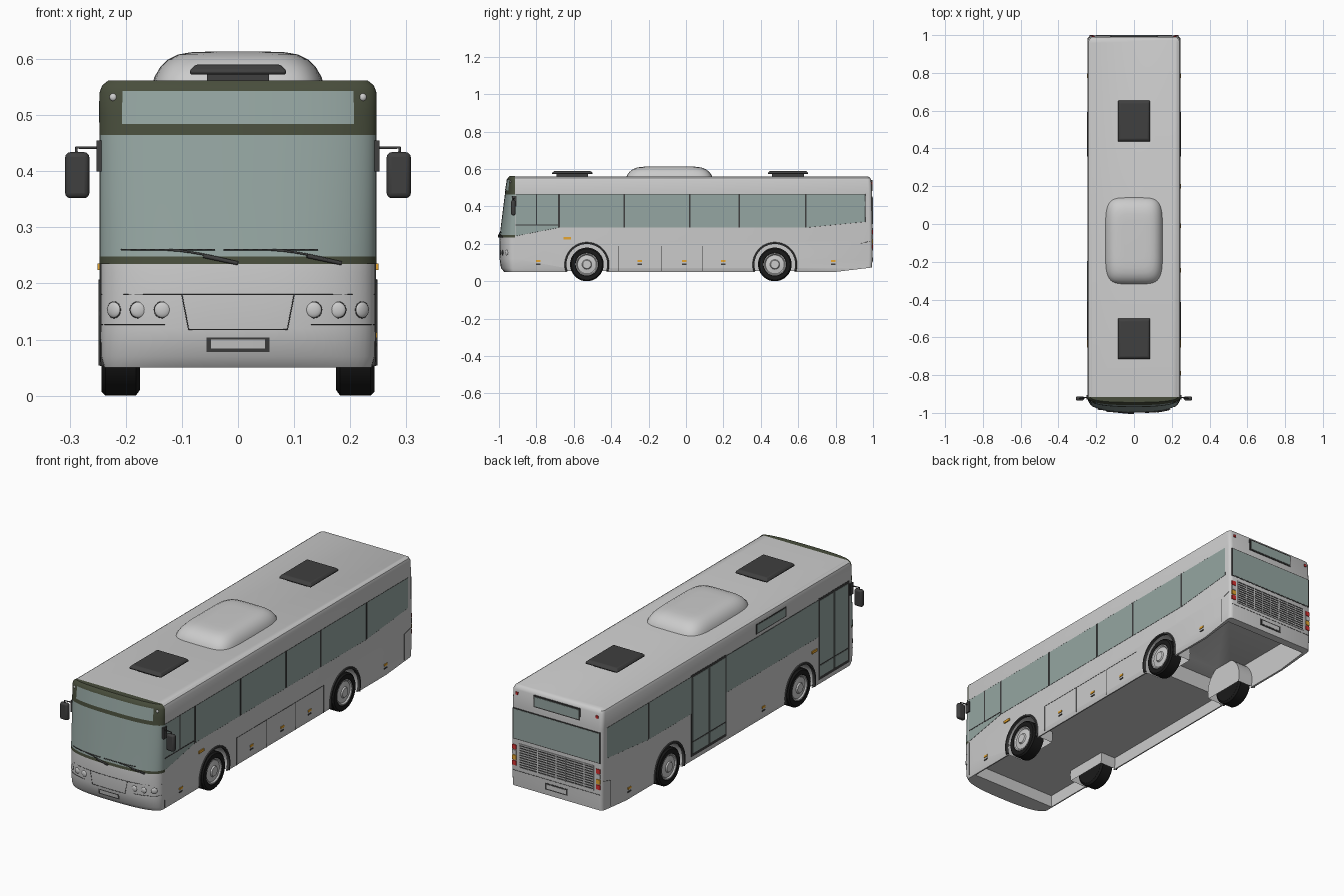
import bpy, bmesh, math
from mathutils import Vector

if "Cube" in bpy.data.objects:
    bpy.data.objects.remove(bpy.data.objects["Cube"])

def material(name, r, g, b):
    m = bpy.data.materials.new(name)
    m.diffuse_color = (r, g, b, 1)
    m.use_nodes = True
    m.node_tree.nodes["Principled BSDF"].inputs["Base Color"].default_value = m.diffuse_color
    return m

GLASS = material("glass", .30, .38, .36)
GREEN = material("dark_green", .065, .075, .045)
DARK = material("dark_trim", .05, .05, .05)
BLACK = material("rubber", .01, .01, .01)
ORANGE = material("orange", .8, .38, .03)
RED = material("red", .7, .03, .03)
W, CORNER = .245, -.915

def finish(name, bm, mat=None, smooth=True, recalc=True):
    if recalc:
        bmesh.ops.recalc_face_normals(bm, faces=bm.faces)
    me = bpy.data.meshes.new(name)
    bm.to_mesh(me)
    bm.free()
    ob = bpy.data.objects.new(name, me)
    bpy.context.collection.objects.link(ob)
    if mat:
        me.materials.append(mat)
    if smooth:
        shade(ob)
    return ob

def shade(ob):
    bpy.ops.object.select_all(action='DESELECT')
    ob.select_set(True)
    bpy.context.view_layer.objects.active = ob
    bpy.ops.object.shade_smooth_by_angle(angle=math.radians(35))

def loft(rings, cap_start=True, cap_end=True):
    bm = bmesh.new()
    vs = [[bm.verts.new(p) for p in ring] for ring in rings]
    n = len(rings[0])
    for a, b in zip(vs, vs[1:]):
        for i in range(n):
            bm.faces.new((a[i], a[(i + 1) % n], b[(i + 1) % n], b[i]))
    if cap_start:
        bm.faces.new(vs[0][::-1])
    if cap_end:
        bm.faces.new(vs[-1])
    return bm

AX = {'x': lambda d, u, v: (d, u, v), 'y': lambda d, u, v: (u, d, v), 'z': lambda d, u, v: (u, v, d)}

def slab(name, pts, axis, a, b, mat=None):
    return finish(name, loft([[AX[axis](d, u, v) for u, v in pts] for d in (a, b)]), mat, False)

def rect(u0, u1, v0, v1):
    return [(u0, v0), (u1, v0), (u1, v1), (u0, v1)]

def bevel(ob, width, segments=3):
    m = ob.modifiers.new("bevel", 'BEVEL')
    m.width, m.segments = width, segments
    shade(ob)

def wire(name, pts, r=.001, mat=DARK):
    cu = bpy.data.curves.new(name, 'CURVE')
    cu.dimensions, cu.bevel_depth, cu.bevel_resolution = '3D', r, 1
    cu.use_fill_caps = True
    sp = cu.splines.new('POLY')
    sp.points.add(len(pts) - 1)
    for p, c in zip(sp.points, pts):
        p.co = (*c, 1)
    cu.materials.append(mat)
    bpy.context.collection.objects.link(bpy.data.objects.new(name, cu))

def lathe(name, profile, centre, side, mat=None, n=36):
    rings = [[(side * x, centre[0] + max(r, 1e-4) * math.cos(2 * math.pi * i / n),
               centre[1] + max(r, 1e-4) * math.sin(2 * math.pi * i / n)) for i in range(n)] for x, r in profile]
    return finish(name, loft(rings), mat)

# Body levels: z, front y, side inset, rear y
LEVELS = [(.05, -.972, .007, .985), (.07, -.989, .001, .994), (.12, -.997, 0, .997), (.22, -.998, 0, .997),
          (.25, -.994, 0, .997), (.465, -.967, 0, .994), (.54, -.956, 0, .99), (.553, -.951, .005, .985), (.56, -.942, .016, .975)]

def level(z):
    for a, b in zip(LEVELS, LEVELS[1:]):
        if z <= b[0]:
            k = (z - a[0]) / (b[0] - a[0])
            return [p + (q - p) * k for p, q in zip(a, b)]
    return LEVELS[-1]

def front_t(t, z, off=0):
    _, yf, inset, _ = level(z)
    s, c = math.sin(t), max(0, math.cos(t))
    return (math.copysign(abs(s) ** .75, s) * (W - inset + off), CORNER - (CORNER - yf + off) * c ** .85, z + (off if z > .555 else 0))

def t_of(x):
    return math.copysign(math.asin(min(1, abs(x) / W) ** (1 / .75)), x)

def front_at(x, z, off=0):
    return front_t(t_of(x), z, off)

def ring(z):
    _, _, inset, yr = level(z)
    w, r = W - inset, .018
    pts = [front_t(math.pi * (i / 28 - .5), z) for i in range(29)]
    for sx, angles in ((1, (0, 30, 60, 90)), (-1, (90, 60, 30, 0))):
        for a in angles:
            a = math.radians(a)
            pts.append((sx * (w - r + r * math.cos(a)), yr - r + r * math.sin(a), z))
    return pts

bm = loft([ring(l[0]) for l in LEVELS])
bmesh.ops.bisect_plane(bm, geom=bm.verts[:] + bm.edges[:] + bm.faces[:], plane_co=(0, .8, .05), plane_no=(0, .12, -1), clear_outer=True)
bmesh.ops.holes_fill(bm, edges=bm.edges)
body = finish("body", bm, smooth=False)

# Cut the wheel arches and the recessed underside
WHEELS = [(-.53, .09), (.475, .09)]
cutters = [slab("underside_cutter", rect(-.232, .232, -.88, .36), 'z', -.1, .11),
           slab("rear_underside_cutter", rect(-.228, .228, .34, .96), 'z', -.1, .19)]
for c in WHEELS:
    for s in (1, -1):
        cutters.append(lathe("arch_cutter", [(.15, .112), (.3, .112)], c, s))
bpy.context.view_layer.objects.active = body
for cut in cutters:
    cut.hide_render = True
    m = body.modifiers.new("cut", 'BOOLEAN')
    m.operation, m.object, m.solver = 'DIFFERENCE', cut, 'EXACT'
    bpy.ops.object.modifier_apply(modifier=m.name)
for cut in cutters:
    bpy.data.objects.remove(cut)
shade(body)

# Wheels, wheel wells and arch trims
for c in WHEELS:
    for s in (1, -1):
        lathe("tyre", [(.175, 0), (.175, .08), (.182, .09), (.236, .09), (.243, .083), (.243, .062), (.234, .058), (.234, 0)], c, s, BLACK)
        lathe("wheel_rim", [(.23, .06), (.242, .06), (.242, .055), (.236, .05), (.24, .026), (.246, .022), (.246, 0)], c, s)
        angles = [math.radians(-18 + 216 * i / 24) for i in range(25)]
        arc = lambda r, x: [(s * x, c[0] + r * math.cos(a), c[1] + r * math.sin(a)) for a in angles]
        bm = bmesh.new()
        inner, outer = [[bm.verts.new(p) for p in arc(.115, x)] for x in (.15, .24)]
        bm.faces.new(inner)
        for i in range(24):
            bm.faces.new((inner[i], inner[i + 1], outer[i + 1], outer[i]))
        finish("wheel_well", bm)
        trim = [arc(.109, .235), arc(.109, .249), arc(.116, .249), arc(.12, .244), arc(.12, .235)]
        finish("arch_trim", loft([list(r) for r in zip(*trim)]), DARK)

# Panels that follow the curved front
def front_panel(name, x, zs, off, mat, roof=False):
    bm = bmesh.new()
    t = t_of(x)
    rows = [[bm.verts.new(front_t(t * (i / 16 - 1), z, off)) for i in range(33)] for z in zs]
    for a, b in zip(rows, rows[1:]):
        for i in range(32):
            bm.faces.new((a[i], a[i + 1], b[i + 1], b[i]))
    if roof:
        bm.faces.new(rows[-1])
    finish(name, bm, mat, recalc=False)

front_panel("windscreen", W, (.246, .25, .36, .466), .0015, GLASS)
front_panel("windscreen_sill", W, (.235, .248), .002, GREEN)
front_panel("front_roof_band", W, (.465, .5, .54, .553, .56), .002, GREEN, True)
front_panel("destination_window", .204, (.484, .543), .0035, GLASS)
front_panel("number_plate_recess", .056, (.078, .104), .0012, DARK)
front_panel("number_plate", .048, (.084, .1), .002, None)

def front_seam(name, pts, r=.001):
    out = []
    for (x0, z0), (x1, z1) in zip(pts, pts[1:]):
        out += [front_at(x0 + (x1 - x0) * i / 12, z0 + (z1 - z0) * i / 12) for i in range(13)]
    wire(name, out, r)

front_seam("bumper_seam", [(-.243, .18), (.243, .18)])
front_seam("front_flap_seam", [(-.1, .18), (-.088, .118), (.088, .118), (.1, .18)])

def front_disc(name, x, z, r, depth, mat=None):
    p = Vector(front_at(x, z))
    n = (Vector(front_at(x + .004, z)) - Vector(front_at(x - .004, z))).cross(Vector(front_at(x, z + .004)) - Vector(front_at(x, z - .004)))
    bm = bmesh.new()
    bmesh.ops.create_uvsphere(bm, u_segments=24, v_segments=12, radius=1)
    ob = finish(name, bm, mat)
    ob.location, ob.scale = p, (r, r, depth)
    ob.rotation_euler = n.to_track_quat('Z', 'Y').to_euler()

for s in (1, -1):
    front_seam("headlight_seam", [(s * .13, .127), (s * .243, .127)])
    for x in (.135, .178, .221):
        front_disc("headlight_bezel", s * x, .153, .0152, .002, DARK)
        front_disc("headlight", s * x, .153, .0138, .005)
    front_disc("roof_marker", s * .222, .532, .007, .005)
    # Mirrors
    box = slab("mirror", rect(s * .265, s * .308, .352, .434), 'y', -.935, -.912, DARK)
    bevel(box, .009)
    slab("mirror_bracket", rect(-.93, -.905, .40, .455), 'x', s * .243, s * .252, DARK)
    wire("mirror_arm", [(s * .248, -.918, .442), (s * .288, -.923, .442), (s * .288, -.923, .43)], .003)

# Wipers
for x0, x1, px in ((-.205, -.04, 0), (-.025, .14, .18)):
    wire("wiper_blade", [front_at(x0 + (x1 - x0) * i / 10, .26, .004) for i in range(11)], .0018)
    mid = (x0 + x1) / 2
    wire("wiper_arm", [front_at(mid + (px - mid) * i / 6, .26 - .023 * (i / 6) ** 1.5, .006) for i in range(7)], .002)
    wire("wiper_base", [front_at(px - .06, .249, .006), front_at(px, .236, .006)], .004)

# Side windows, doors and seams
def side(name, s, pts, out, mat):
    slab(name, pts, 'x', s * .238, s * (W + out), mat)

def side_seam(s, pts):
    wire("side_seam", [(s * W, y, z) for y, z in pts])

TAIL = [(.958, .318), (.958, .465)]
side("right_windows", 1, [(-.912, .242), (-.68, .287), (.64, .287)] + TAIL + [(-.912, .465)], .001, GLASS)
side("left_rear_windows", -1, [(.31, .287), (.64, .287)] + TAIL + [(.31, .465)], .001, GLASS)
side("left_front_windows", -1, rect(-.67, .04, .287, .465), .001, GLASS)
side("side_sign", -1, rect(-.42, -.19, .482, .53), .0015, DARK)
side("side_sign_glass", -1, rect(-.413, -.197, .487, .525), .0025, GLASS)
for y in (-.68, -.33, .02, .285, .64):
    side("window_divider", 1, rect(y - .005, y + .005, .288, .466), .002, DARK)
side("window_divider", -1, rect(.635, .645, .29, .466), .002, DARK)
side("driver_window_divider", 1, rect(-.802, -.796, .3, .465), .002, DARK)
side("driver_window_rail", 1, rect(-.912, -.68, .297, .302), .002, DARK)
side_seam(1, [(-.912, .242), (-.68, .287), (.64, .287)] + TAIL + [(-.912, .465)])
side_seam(-1, [(.31, .287), (.64, .287)] + TAIL + [(.31, .465)])
side_seam(-1, [(-.67, .287), (.04, .287)])
side_seam(-1, [(-.67, .466), (.04, .466)])
for y in (-.36, -.13, .09, .31):
    side_seam(1, [(y, .055), (y, .188)])
side_seam(1, [(-.36, .188), (.31, .188)])
for y0, y1 in ((-.905, -.67), (.04, .31)):
    side("door_frame", -1, rect(y0, y1, .075, .472), .001, DARK)
    mid = (y0 + y1) / 2
    for a, b in ((y0 + .01, mid - .005), (mid + .005, y1 - .01)):
        side("door_glass", -1, rect(a, b, .15, .46), .002, GLASS)
        side("door_lower_glass", -1, rect(a, b, .09, .143), .002, GLASS)
for s in (1, -1):
    side_seam(s, [(-.912, .06), (-.912, .235)])
    side_seam(s, [(.93, .075), (.93, .2), (.985, .215)])
    side("indicator", s, rect(-.655, -.615, .224, .236), .005, ORANGE)
    for y in (-.79, -.246, -.01, .2, .786):
        if s > 0 or y in (-.246, .786):
            side("side_marker", s, rect(y - .012, y + .012, .103, .113), .003, ORANGE)
            side("marker_base", s, rect(y - .012, y + .012, .088, .094), .002, DARK)

# Rear: sign, window, grille, lights, plate
def rear(name, x0, x1, z0, z1, y, mat=None):
    slab(name, rect(x0, x1, z0, z1), 'y', .97, y, mat)

rear("rear_window_seal", -.235, .235, .302, .452, .9975, DARK)
rear("rear_window", -.23, .23, .306, .448, .9985, GLASS)
rear("rear_sign_frame", -.125, .125, .483, .54, .996, DARK)
rear("rear_sign", -.118, .118, .489, .534, .9975, GLASS)
rear("rear_grille", -.2, .2, .165, .285, .9978, DARK)
for i in range(11):
    rear("grille_slat", -.2, .2, .165 + i * .0115, .17 + i * .0115, .9995)
for i in range(9):
    rear("grille_bar", -.202 + i * .05, -.198 + i * .05, .165, .285, .9997)
rear("rear_plate_recess", -.06, .06, .1, .132, .998, DARK)
rear("rear_plate", -.052, .052, .106, .126, .9992)
wire("rear_bumper_seam", [(-.235, .997, .15), (.235, .997, .15)])
for s in (1, -1):
    for z, mat in ((.175, RED), (.202, ORANGE), (.227, None), (.252, RED)):
        rear("tail_light", s * .215, s * .236, z, z + .022, 1.0, mat)
    rear("rear_top_marker", s * .21, s * .222, .518, .53, .996, RED)

# Roof hatches
for y in (-.608, .545):
    slab("hatch_base", rect(-.055, .055, y - .085, y + .085), 'z', .555, .574, DARK)
    hatch = finish("roof_hatch", loft([[(u, y + v, z) for u, v in rect(-w, w, -l, l)]
                   for w, l, z in ((.086, .108, .572), (.086, .108, .58), (.076, .096, .59))]), DARK, False)
    bevel(hatch, .004, 2)

# Roof air conditioning dome
rings = []
for inset, z in ((0, .553), (.004, .568), (.014, .585), (.028, .599), (.046, .608), (.068, .612), (.095, .613)):
    hx, hy, pts = .153 - inset, .231 - inset * 1.3, []
    for i in range(48):
        a = 2 * math.pi * i / 48
        c, s = math.cos(a), math.sin(a)
        pts.append((hx * math.copysign(abs(c) ** .4, c), -.089 + hy * math.copysign(abs(s) ** .4, s), z))
    rings.append(pts)
finish("roof_unit", loft(rings))
